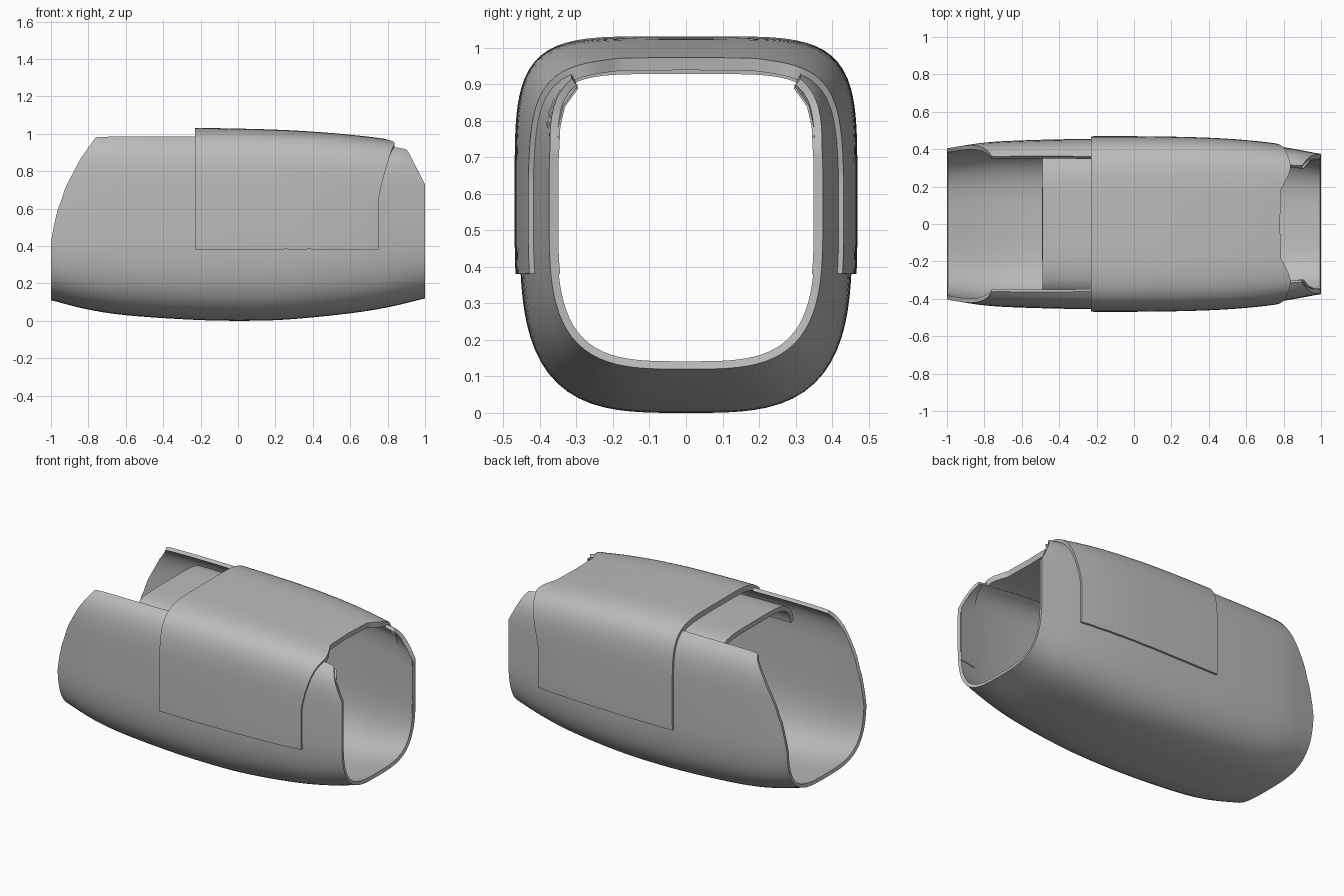
import bpy, math

cube = bpy.data.objects.get("Cube")
if cube:
    bpy.data.objects.remove(cube)

grey = bpy.data.materials.new("plain_grey")
grey.use_nodes = True
GREY = (0.5, 0.5, 0.5, 1)
grey.diffuse_color = GREY
grey.node_tree.nodes["Principled BSDF"].inputs["Base Color"].default_value = GREY

# Outline curves along the length
WIDTH = [(-1, .405), (-.8, .435), (-.6, .447), (-.24, .455), (.2, .453), (.5, .442), (.75, .418), (1, .375)]
FLOOR = [(-1, .11), (-.8, .06), (-.6, .03), (-.25, .006), (0, 0), (.25, .006), (.6, .04), (.8, .072), (1, .12)]
ROOF = [(-1, 1.015), (-.73, 1.025), (-.24, 1.018), (.2, 1.008), (.5, .99), (.7, .97), (.8, .957), (.9, .945), (1, .9)]
RIM = [(-1, .42), (-.975, .57), (-.92, .72), (-.84, .87), (-.74, 1.01), (-.7, 1.1), (.84, 1.1), (.9, .925), (1, .73)]
OPENING = [(-1, .36), (-.24, .36), (.3, .33), (1, .31)]
PANEL_END = [(0, .75), (.28, .75), (.38, .77), (.5, .8), (.66, .84), (.72, .825), (.8, .787), (1, .78)]
MID = 0.55


def curve(points, x):
    """Smooth interpolation through a list of (x, value) pairs."""
    n = len(points)
    x = min(max(x, points[0][0]), points[-1][0])
    i = next(k for k in range(n - 1) if x <= points[k + 1][0])

    def slope(k):
        a, b = points[max(k - 1, 0)], points[min(k + 1, n - 1)]
        return (b[1] - a[1]) / (b[0] - a[0])
    (x0, y0), (x1, y1) = points[i], points[i + 1]
    h = x1 - x0
    t = (x - x0) / h
    return ((1 + 2 * t) * (1 - t) ** 2 * y0 + t * (1 - t) ** 2 * h * slope(i)
            + t * t * (3 - 2 * t) * y1 - t * t * (1 - t) * h * slope(i + 1))


def linear(points, x):
    for (x0, y0), (x1, y1) in zip(points, points[1:]):
        if x <= x1:
            return y0 + (y1 - y0) * (x - x0) / (x1 - x0)
    return points[-1][1]


def section(x, offset, low=-1, high=9, opening=0):
    """Half of the rounded-square section, from underside to top."""
    w = curve(WIDTH, x) + offset
    bottom, top = curve(FLOOR, x) - offset, curve(ROOF, x) + offset
    half = []
    steps = 800
    for k in range(steps + 1):
        a = math.pi * k / steps
        upper = a > math.pi / 2
        p = 2 / (5 if upper else 3.4)
        y = w * abs(math.sin(a)) ** p
        z = MID + (top - MID if upper else bottom - MID) * abs(math.cos(a)) ** p
        if z < low:
            continue
        if z > high or (upper and y < opening):
            break
        half.append((y, z))
    return half


def resample(points, count):
    """Evenly spaced points along a polyline."""
    length = [0]
    for a, b in zip(points, points[1:]):
        length.append(length[-1] + math.dist(a, b))
    out, i = [], 0
    for k in range(count + 1):
        d = length[-1] * k / count
        while i < len(points) - 2 and length[i + 1] < d:
            i += 1
        t = (d - length[i]) / max(length[i + 1] - length[i], 1e-9)
        out.append([a + (b - a) * min(t, 1) for a, b in zip(points[i], points[i + 1])])
    return out


def skin(name, rows, thickness):
    """Grid of quads through the rows, thickened inward."""
    m = len(rows[0])
    verts = [v for row in rows for v in row]
    faces = [(i * m + j, i * m + j + 1, (i + 1) * m + j + 1, (i + 1) * m + j)
             for i in range(len(rows) - 1) for j in range(m - 1)]
    mesh = bpy.data.meshes.new(name)
    mesh.from_pydata(verts, [], faces)
    # Make the normals point away from the long axis
    mid = max(mesh.polygons, key=lambda f: abs(f.center.y))
    if mid.normal.y * mid.center.y < 0:
        mesh.flip_normals()
    mesh.materials.append(grey)
    ob = bpy.data.objects.new(name, mesh)
    bpy.context.collection.objects.link(ob)
    mod = ob.modifiers.new("thickness", "SOLIDIFY")
    mod.thickness = thickness
    mod.offset = -1
    bpy.ops.object.select_all(action="DESELECT")
    ob.select_set(True)
    bpy.context.view_layer.objects.active = ob
    bpy.ops.object.modifier_apply(modifier=mod.name)
    bpy.ops.object.shade_smooth_by_angle(angle=math.radians(35))
    return ob


def span(a, b, n):
    return [a + (b - a) * k / n for k in range(n + 1)]


def mirrored(half):
    """Join a half that ends at the top centre with its mirror image."""
    return half + [(x, -y, z) for x, y, z in reversed(half[:-1])]


# Main shell: open along the top, with slanted ends
rows = []
stations = span(-1, -.7, 24) + span(-.7, -.24, 8)[1:] + span(-.24, .8, 16)[1:] + span(.8, 1, 14)[1:]
for x in stations:
    half = resample(section(x, 0, high=linear(RIM, x), opening=curve(OPENING, x)), 36)
    left = [(x, y, z) for y, z in half]
    rows.append([(px, -y, z) for px, y, z in reversed(left[1:])] + left)
skin("main_shell", rows, .022)

# Raised cover wrapped over the top, with a curved end
rows = []
count = 40
for f in span(0, 1, 24):
    half = []
    for k in range(count + 1):
        s = k / count
        x = -.23 + (linear(PANEL_END, s) + .23) * f
        y, z = resample(section(x, .014, low=.38), count)[k]
        half.append((x, y, z))
    rows.append(mirrored(half))
skin("top_cover", rows, .035)

# Recessed bridge reaching out from under the cover
rows = []
for x in span(-.49, .3, 10):
    rows.append(mirrored([(x, y, z) for y, z in resample(section(x, -.045, low=.83), 20)]))
skin("inner_bridge", rows, .03)

# Thin lining plates inside the narrow end
for name, side in (("left", 1), ("right", -1)):
    rows = []
    for x in span(.88, .995, 4):
        part = resample(section(x, -.02, low=.38, high=linear(RIM, x) - .01, opening=.3), 12)
        rows.append([(x, side * y, z) for y, z in part])
    skin("end_lining_" + ("back" if side > 0 else "front"), rows, .006)
